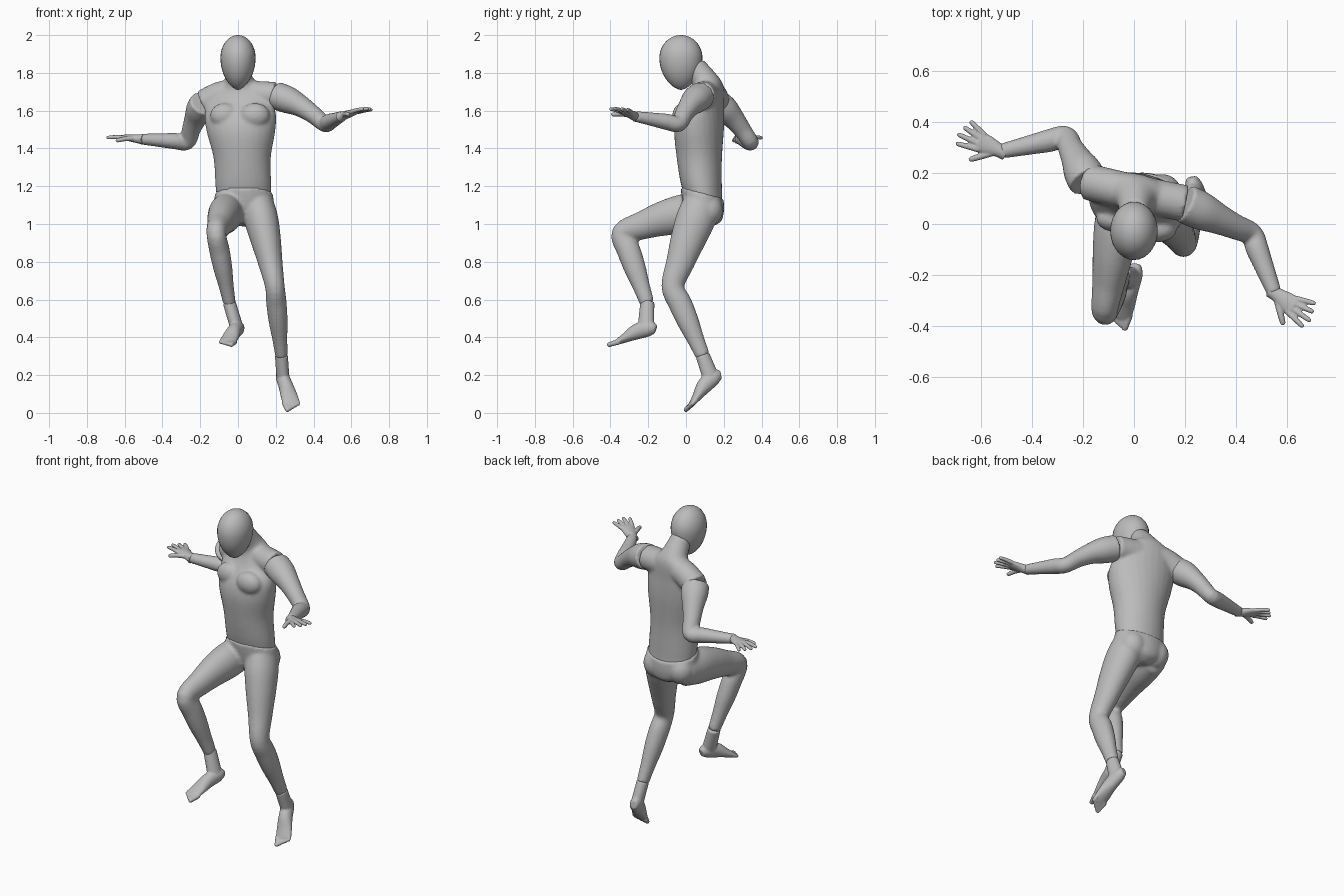
import bpy, bmesh, math
from mathutils import Vector, Matrix

default_cube = bpy.data.objects.get("Cube")
if default_cube:
    bpy.data.objects.remove(default_cube, do_unlink=True)

X, Y, Z = Matrix.Identity(3)
SIDES = 28

grey = bpy.data.materials.new("plain grey")
grey.use_nodes = True
grey.diffuse_color = (.5, .5, .5, 1)
for node in grey.node_tree.nodes:
    if node.type == "BSDF_PRINCIPLED":
        node.inputs["Base Color"].default_value = grey.diffuse_color
        node.inputs["Roughness"].default_value = .6


def spline(rows, steps=5):
    """Smoothly interpolate rows of numbers."""
    result, last = [], len(rows) - 1
    for i in range(last):
        before, start = rows[max(i - 1, 0)], rows[i]
        end, after = rows[i + 1], rows[min(i + 2, last)]
        for k in range(steps):
            t = k / steps
            result.append([b + t / 2 * (c - a + t * (2 * a - 5 * b + 4 * c - d
                           + t * (3 * (b - c) + d - a)))
                           for a, b, c, d in zip(before, start, end, after)])
    result.append(list(rows[last]))
    return result


def skin(bm, rings):
    """Bridge elliptical rings (centre, axis, axis) into a closed tube."""
    angles = [math.tau * i / SIDES for i in range(SIDES)]
    loops = [[bm.verts.new(centre + u * math.cos(a) + v * math.sin(a)) for a in angles]
             for centre, u, v in rings]
    for low, high in zip(loops, loops[1:]):
        for i in range(SIDES):
            bm.faces.new((low[i - 1], low[i], high[i], high[i - 1]))
    bm.faces.new(loops[0])
    bm.faces.new(loops[-1])


def trunk(bm, rows):
    """Rows of y, z, half width, half depth; the spine twists and bends with height."""
    rings = []
    for y, z, width, depth in spline(rows):
        rise = (z - 1.17) / .67
        twist = math.radians(-14) * min(1, max(0, rise * 1.6))
        lean = math.radians(45 * max(0, rise) - 15)
        turn = Matrix.Rotation(twist, 3, "Z") @ Matrix.Rotation(lean, 3, "X")
        centre = Vector((.03 * (1 - rise), y, z))
        rings.append((centre, turn @ X * width, turn @ Y * depth))
    skin(bm, rings)


def limb(bm, rows, hint):
    """Rows of point, radius along the hint, radius across it."""
    rows = spline([(*point, along, across) for point, along, across in rows])
    points = [Vector(row[:3]) for row in rows]
    rings = []
    for i, (*_, along, across) in enumerate(rows):
        ahead, behind = points[min(i + 1, len(points) - 1)], points[max(i - 1, 0)]
        direction = (ahead - behind).normalized()
        side = (hint - direction * hint.dot(direction)).normalized()
        rings.append((points[i], side * along, direction.cross(side) * across))
    skin(bm, rings)


def jointed(bm, start, joint, end, radii, hint, ratio):
    """Two bones with evenly spaced radii; the first bone bows upwards a little."""
    rows, half = [], (len(radii) - 1) / 2
    for i, radius in enumerate(radii):
        t = i / half
        if t < 1:
            point = start.lerp(joint, t) + Z * .02 * math.sin(math.pi * t)
        else:
            point = joint.lerp(end, t - 1)
        rows.append((point, radius, radius * ratio))
    limb(bm, rows, hint)


def blob(bm, centre, size):
    place = Matrix.Translation(centre) @ Matrix.Diagonal((*size, 1))
    bmesh.ops.create_uvsphere(bm, u_segments=24, v_segments=16, radius=1, matrix=place)


def finish(name, bm, voxel=0):
    """Make the object; overlapping pieces are fused and softened."""
    bmesh.ops.recalc_face_normals(bm, faces=bm.faces)
    for face in bm.faces:
        face.smooth = True
    mesh = bpy.data.meshes.new(name)
    bm.to_mesh(mesh)
    bm.free()
    mesh.materials.append(grey)
    part = bpy.data.objects.new(name, mesh)
    bpy.context.collection.objects.link(part)
    if voxel:
        fuse = part.modifiers.new("fuse", "REMESH")
        fuse.mode, fuse.voxel_size, fuse.use_smooth_shade = "VOXEL", voxel, True
        soften = part.modifiers.new("soften", "SMOOTH")
        soften.factor, soften.iterations = .5, 4


def digit(bm, base, direction, length, radius, droop, hint):
    """One finger or toe with a rounded, drooping tip."""
    limb(bm, [(base + direction * length * t + droop * t * t, radius * k, radius * k)
              for t, k in ((0, 1.1), (.5, 1), (.9, .85), (1, .5))], hint)


def hand(name, wrist, tip, side):
    """Palm, four spread fingers and a thumb."""
    forward = (tip - wrist).normalized()
    inward = forward.cross(Z).normalized() * side
    up = inward.cross(forward) * side
    bm = bmesh.new()
    limb(bm, [(wrist + forward * reach, width, thick) for reach, width, thick in (
        (-.02, .03, .027), (.01, .028, .024), (.06, .038, .018), (.1, .039, .013))], inward)
    for i in range(4):
        fan = math.radians(9 - 10 * i)
        direction = forward * math.cos(fan) + inward * math.sin(fan)
        base = wrist + forward * .085 + inward * (.03 - .02 * i)
        digit(bm, base, direction, .1 - .01 * abs(i - 1), .011, up * -.01, inward)
    thumb = (forward + inward * .9).normalized()
    digit(bm, wrist + forward * .025 + inward * .015, thumb, .1, .013, up * -.02, up)
    finish(name, bm, .004)


def foot(name, ankle, heel, toe, side):
    """Sole wedge, ankle column and five toes."""
    forward = (toe - heel).normalized()
    up = forward.cross(X).normalized()
    inward = forward.cross(up) * side
    bm = bmesh.new()
    limb(bm, [(heel + forward * reach + up * high, wide, high) for reach, wide, high in (
        (0, .02, .025), (.03, .034, .04), (.1, .038, .042),
        (.17, .045, .026), (.225, .046, .014))], inward)
    instep = heel + forward * .05 + up * .045
    limb(bm, [(ankle.lerp(instep, t), .034, .038 + .007 * t) for t in (-.05, .5, 1)], inward)
    for i in range(5):
        base = heel + forward * .2 + up * .014 + inward * (.034 - .017 * i)
        digit(bm, base, forward, .07 - .008 * i, .014 - .001 * i, up * -.002, inward)
    finish(name, bm, .005)


# Pose: joints of the limbs
SHOULDERS = {1: Vector((.2, .08, 1.68)), -1: Vector((-.18, .165, 1.64))}
ELBOWS = {1: Vector((.46, -.04, 1.53)), -1: Vector((-.27, .34, 1.435))}
WRISTS = {1: Vector((.55, -.27, 1.57)), -1: Vector((-.52, .285, 1.45))}
FINGERTIPS = {1: Vector((.72, -.39, 1.63)), -1: Vector((-.71, .37, 1.47))}
HIPS = {1: Vector((.1, .09, 1.12)), -1: Vector((-.05, .1, 1.07))}
KNEES = {1: Vector((.195, -.07, .67)), -1: Vector((-.115, -.335, .95))}
ANKLES = {1: Vector((.23, .09, .3)), -1: Vector((-.045, -.205, .58))}
HEELS = {1: Vector((.225, .2, .18)), -1: Vector((.01, -.155, .415))}
TOES = {1: Vector((.3, 0, 0)), -1: Vector((-.07, -.4, .35))}

# Head: an egg, fuller above and drawn down to the chin
bm = bmesh.new()
rings = []
for i in range(-11, 12):
    angle = math.pi * i / 23
    height, power = (.12, 1) if i > 0 else (.17, 1.25)
    spread = math.cos(angle) ** power
    centre = Vector((0, -.027, 1.88 + height * math.sin(angle)))
    rings.append((centre, X * .093 * spread, Y * .114 * spread))
skin(bm, rings)
finish("head", bm)

# Torso with neck, shoulder yoke and chest
bm = bmesh.new()
trunk(bm, [(.09, 1.13, .143, .107), (.08, 1.2, .148, .113), (.07, 1.35, .152, .12),
           (.07, 1.5, .185, .13), (.08, 1.6, .19, .12), (.11, 1.7, .15, .09),
           (.1, 1.76, .08, .07), (.04, 1.84, .055, .06)])
jointed(bm, SHOULDERS[-1], Vector((.01, .12, 1.69)), SHOULDERS[1], [.072] * 5, Z, 1)
for side in (-1, 1):
    blob(bm, (.01 + .08 * side, -.02 * side, 1.575), (.078, .052, .065))
finish("torso", bm, .01)

# Pelvis and legs in one piece
bm = bmesh.new()
trunk(bm, [(.085, 1.165, .153, .118), (.09, 1.1, .156, .115),
           (.09, 1.04, .12, .1), (.08, 1, .05, .06)])
for side in (-1, 1):
    blob(bm, (.03 + .08 * side, .118, 1.075), (.078, .078, .085))
    jointed(bm, HIPS[side], KNEES[side], ANKLES[side],
            [.085, .09, .08, .065, .052, .054, .05, .04, .033], X, 1.16)
finish("legs", bm, .01)

# Arms, hands and feet
for side, label in ((1, "left"), (-1, "right")):
    bm = bmesh.new()
    jointed(bm, SHOULDERS[side], ELBOWS[side], WRISTS[side],
            [.074, .072, .058, .048, .043, .043, .038, .033, .028], Z, 1.04)
    finish(label + "_arm", bm, .008)
    hand(label + "_hand", WRISTS[side], FINGERTIPS[side], side)
    foot(label + "_foot", ANKLES[side], HEELS[side], TOES[side], side)
